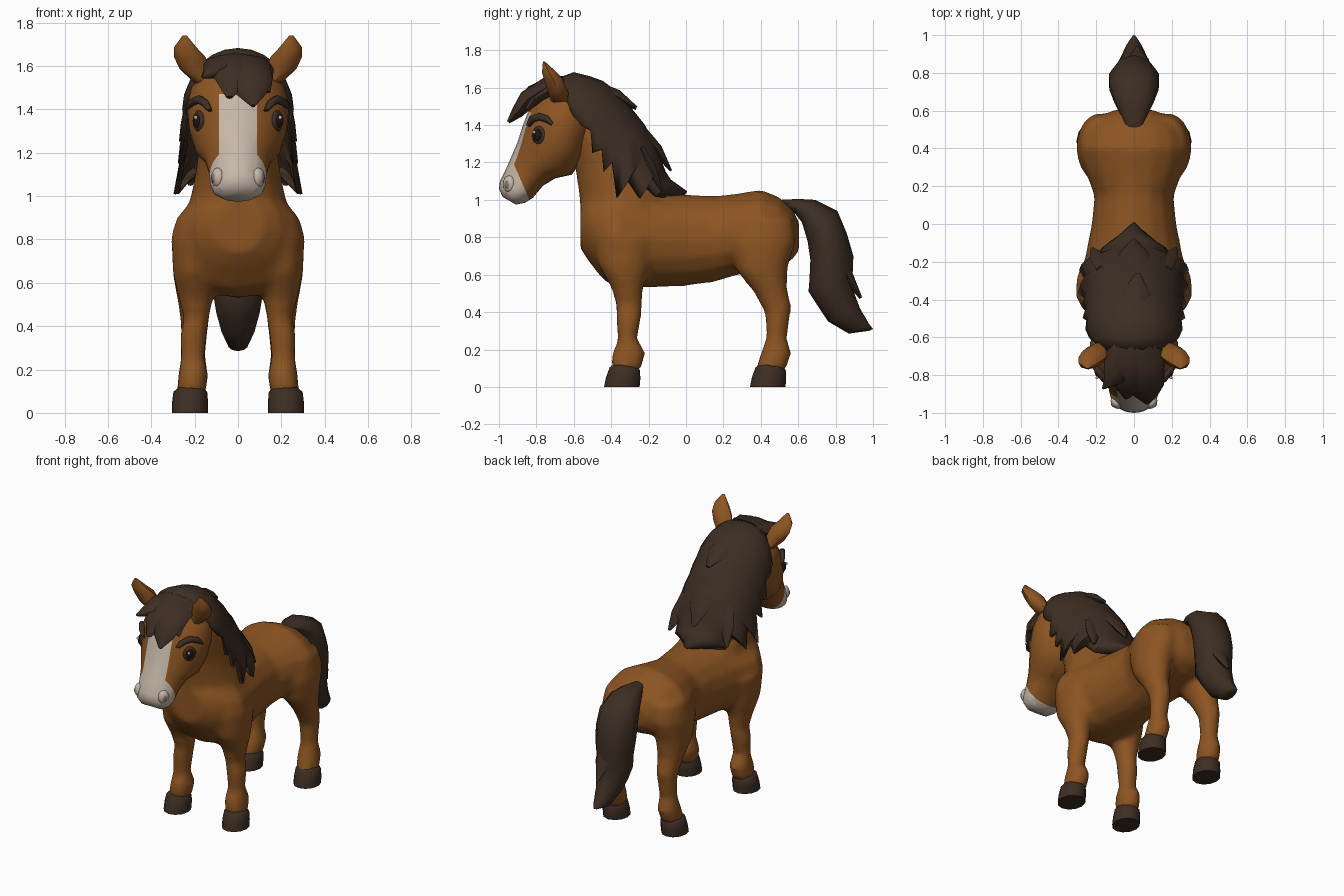
import bpy, bmesh, math
from mathutils import Matrix, Vector


def material(name, rgb):
    m = bpy.data.materials.new(name)
    m.diffuse_color = (*rgb, 1)
    return m


COAT = material("brown_coat", (0.265, 0.090, 0.016))
HAIR = material("dark_hair", (0.047, 0.027, 0.017))
WHITE = material("cream_white", (0.57, 0.48, 0.40))
BLACK = material("eye_black", (0.012, 0.008, 0.006))
NOSTRIL = material("nostril_grey", (0.24, 0.18, 0.15))


def finish(name, bm, mats, angle=50):
    bmesh.ops.recalc_face_normals(bm, faces=bm.faces)
    me = bpy.data.meshes.new(name)
    bm.to_mesh(me)
    bm.free()
    for m in mats:
        me.materials.append(m)
    me.polygons.foreach_set("use_smooth", [True] * len(me.polygons))
    me.set_sharp_from_angle(angle=math.radians(angle))
    ob = bpy.data.objects.new(name, me)
    bpy.context.collection.objects.link(ob)
    return ob


def loft(bm, rings, n=16, side=1, taper=0):
    """Each ring: centre x, front (y, z), back (y, z), half width."""
    loops = []
    for x, y1, z1, y2, z2, hw in rings:
        loop = []
        for i in range(n):
            t = 2 * math.pi * i / n
            c, s = math.cos(t) / 2, math.sin(t)
            loop.append(bm.verts.new((side * (x + hw * s * (1 - 2 * taper * c)),
                                      (y1 + y2) / 2 + (y1 - y2) * c,
                                      (z1 + z2) / 2 + (z1 - z2) * c)))
        loops.append(loop)
    for a, b in zip(loops, loops[1:]):
        for i in range(n):
            j = (i + 1) % n
            bm.faces.new((a[i], a[j], b[j], b[i]))
    bm.faces.new(loops[0])
    bm.faces.new(loops[-1])


def strand(bm, path, widths, thick, side=1, n=8):
    """Tapering lock along a path, wide in x and thin across."""
    rings = []
    for i, (x, y, z) in enumerate(path):
        p, q = path[max(i - 1, 0)], path[min(i + 1, len(path) - 1)]
        d = Vector((q[1] - p[1], q[2] - p[2])).normalized()
        k = thick * min(1, widths[i] / max(widths) + 0.1)
        rings.append((x, y - d.y * k, z + d.x * k, y + d.y * k, z - d.x * k, widths[i]))
    loft(bm, rings, n, side)


def ellipsoid(bm, centre, radii, yaw, side):
    mat = (Matrix.Diagonal((side, 1, 1, 1)) @ Matrix.Translation(centre)
           @ Matrix.Rotation(math.radians(yaw), 4, 'Z') @ Matrix.Diagonal((*radii, 1)))
    bmesh.ops.create_uvsphere(bm, u_segments=16, v_segments=10, radius=1, matrix=mat)


# Body: torso, neck and four legs fused into one skin
bm = bmesh.new()
torso = [(-.565, .74, .98, .12), (-.52, .67, 1.04, .20), (-.44, .57, 1.05, .28),
         (-.37, .53, 1.05, .315), (-.2, .53, 1.04, .265), (0, .54, 1.03, .225),
         (.15, .56, 1.02, .21), (.28, .60, 1.035, .26), (.4, .62, 1.055, .29),
         (.5, .64, 1.015, .26), (.57, .68, .95, .19), (.605, .73, .88, .1)]
loft(bm, [(0, y, hi, y, lo, w) for y, lo, hi, w in torso])
loft(bm, [(0, -.56, .80, -.10, .80, .24), (0, -.565, .95, -.10, 1.0, .225),
          (0, -.575, 1.05, -.15, 1.12, .20), (0, -.59, 1.15, -.22, 1.25, .185),
          (0, -.62, 1.30, -.32, 1.40, .18), (0, -.64, 1.45, -.42, 1.53, .15)])
front_leg = [(.19, -.50, .80, -.16, .80, .118), (.195, -.47, .65, -.20, .62, .105),
             (.195, -.40, .53, -.23, .52, .08), (.192, -.375, .44, -.235, .44, .06),
             (.205, -.375, .36, -.24, .36, .062), (.208, -.365, .25, -.26, .26, .056),
             (.207, -.40, .17, -.215, .18, .07), (.215, -.40, .09, -.245, .08, .068)]
hind_leg = [(.17, .25, .90, .57, .90, .11), (.185, .22, .76, .59, .78, .12),
            (.195, .27, .62, .545, .64, .105), (.2, .36, .51, .54, .53, .08),
            (.2, .42, .40, .565, .43, .065), (.205, .43, .27, .54, .26, .056),
            (.207, .395, .17, .565, .18, .07), (.215, .37, .09, .53, .08, .068)]
for side in (1, -1):
    loft(bm, front_leg, 16, side)
    loft(bm, hind_leg, 16, side)
body = finish("body", bm, [COAT])
fuse = body.modifiers.new("fuse", 'REMESH')
fuse.mode = 'VOXEL'
fuse.voxel_size = 0.02
fuse.use_smooth_shade = True
soften = body.modifiers.new("soften", 'SMOOTH')
soften.factor = 0.5
soften.iterations = 6

# Hooves with rounded crowns
for leg, y1, y2 in (("front", -.40, -.25), ("hind", .38, .53)):
    for side, label in ((1, "left"), (-1, "right")):
        bm = bmesh.new()
        loft(bm, [(.217, y1 + .015, .122, y2 - .01, .108, .06),
                  (.22, y1 - .008, .105, y2 + .004, .088, .078),
                  (.221, y1 - .028, .05, y2 + .006, .045, .083),
                  (.222, y1 - .038, 0, y2 + .002, 0, .083)], 12, side)
        finish(f"{leg}_hoof_{label}", bm, [HAIR])

# Head, cut along the blaze and muzzle borders
bm = bmesh.new()
loft(bm, [(0, -.98, 1.015, -.91, .975, .07), (0, -1.0, 1.06, -.86, .985, .113),
          (0, -.995, 1.10, -.82, 1.01, .127), (0, -.965, 1.16, -.765, 1.075, .135),
          (0, -.93, 1.24, -.70, 1.115, .155), (0, -.90, 1.31, -.61, 1.135, .195),
          (0, -.875, 1.39, -.545, 1.23, .225), (0, -.845, 1.47, -.50, 1.36, .235),
          (0, -.80, 1.55, -.48, 1.45, .215), (0, -.72, 1.62, -.50, 1.55, .14)], 24, taper=.1)
muzzle_pt, muzzle_no = Vector((0, -.85, 1.03)), Vector((0, -.16, -.07))
for pt, no in (((.088, 0, 0), (1, 0, 0)), ((-.088, 0, 0), (1, 0, 0)),
               ((0, 0, 1.47), (0, 0, 1)), (muzzle_pt, muzzle_no)):
    bmesh.ops.bisect_plane(bm, geom=bm.verts[:] + bm.edges[:] + bm.faces[:],
                           plane_co=pt, plane_no=no)
bmesh.ops.recalc_face_normals(bm, faces=bm.faces)
for f in bm.faces:
    c = f.calc_center_median()
    blaze = abs(c.x) < .088 and c.z < 1.47 and f.normal.y < -.3
    if blaze or (c - muzzle_pt).dot(muzzle_no) > 0:
        f.material_index = 1
finish("head", bm, [COAT, WHITE])

# Ears, eyes, brows and nostrils on both sides
for side, label in ((1, "left"), (-1, "right")):
    bm = bmesh.new()
    loft(bm, [(.16, -.72, 1.52, -.61, 1.53, .045), (.20, -.735, 1.57, -.64, 1.60, .068),
              (.222, -.755, 1.63, -.66, 1.65, .073), (.243, -.77, 1.68, -.70, 1.69, .052),
              (.246, -.765, 1.74, -.755, 1.74, .01)], 8, side)
    finish(f"ear_{label}", bm, [COAT])

    spots = [("eye", (.180, -.785, 1.345), (.020, .044, .05), HAIR),
             ("pupil", (.189, -.793, 1.347), (.016, .028, .033), BLACK),
             ("eye_glint", (.195, -.812, 1.362), (.009, .008, .010), WHITE),
             ("nostril_rim", (.094, -.945, 1.085), (.027, .036, .045), WHITE),
             ("nostril", (.106, -.953, 1.083), (.016, .018, .026), NOSTRIL)]
    for part, centre, radii, mat in spots:
        bm = bmesh.new()
        ellipsoid(bm, centre, radii, -32, side)
        finish(f"{part}_{label}", bm, [mat])

    bm = bmesh.new()
    strand(bm, [(.13, -.845, 1.395), (.155, -.825, 1.43), (.182, -.785, 1.445),
                (.212, -.745, 1.432), (.232, -.715, 1.405)],
           [.012, .022, .024, .02, .008], .02, side)
    finish(f"brow_{label}", bm, [HAIR])

# Mane: ridge (y, z) draped to a ragged edge (x, y, z)
mane = [(-.68, 1.64, .15, -.66, 1.56), (-.60, 1.67, .225, -.60, 1.45),
        (-.52, 1.65, .245, -.56, 1.40), (-.45, 1.625, .24, -.51, 1.37),
        (-.39, 1.58, .26, -.50, 1.25), (-.34, 1.53, .245, -.45, 1.27),
        (-.295, 1.475, .265, -.44, 1.15), (-.235, 1.40, .25, -.395, 1.20),
        (-.19, 1.325, .285, -.37, 1.01), (-.165, 1.27, .25, -.32, 1.12),
        (-.14, 1.20, .28, -.25, 1.01), (-.12, 1.145, .20, -.24, 1.09),
        (-.09, 1.10, .18, -.17, 1.02), (0, 1.035, .02, -.08, 1.02)]
bm = bmesh.new()
grid = []
for ry, rz, ex, ey, ez in mane:
    row = []
    for i in range(-6, 7):
        a = i / 6 * math.pi / 2
        k = math.cos(a)
        row.append(bm.verts.new((ex * math.sin(a), ey + (ry - ey) * k, ez + (rz - ez) * k)))
    grid.append(row)
for a, b in zip(grid, grid[1:]):
    for i in range(12):
        bm.faces.new((a[i], a[i + 1], b[i + 1], b[i]))
ob = finish("mane", bm, [HAIR])
shell = ob.modifiers.new("thickness", 'SOLIDIFY')
shell.thickness = 0.025
shell.offset = 0

# Loose locks on the mane
bm = bmesh.new()
strand(bm, [(0, -.48, 1.60), (.01, -.37, 1.555), (.02, -.265, 1.49)], [.07, .08, .015], .035)
strand(bm, [(0, -.24, 1.37), (0, -.155, 1.27), (0, -.08, 1.155)], [.09, .08, .01], .03)
for side in (1, -1):
    strand(bm, [(.14, -.24, 1.28), (.18, -.18, 1.16), (.22, -.13, 1.05)],
           [.06, .055, .01], .025, side)
finish("mane_locks", bm, [HAIR])

# Forelock
bm = bmesh.new()
strand(bm, [(0, -.56, 1.62), (.03, -.74, 1.605), (.05, -.85, 1.535), (.06, -.90, 1.47),
            (.07, -.95, 1.415)], [.10, .12, .11, .07, .01], .05)
strand(bm, [(0, -.56, 1.62), (-.02, -.74, 1.61), (-.02, -.85, 1.545), (-.04, -.92, 1.455)],
       [.10, .12, .09, .015], .05)
strand(bm, [(-.03, -.58, 1.615), (-.07, -.74, 1.605), (-.10, -.83, 1.575), (-.16, -.87, 1.55)],
       [.09, .09, .06, .01], .045)
strand(bm, [(.04, -.58, 1.615), (.08, -.72, 1.59), (.105, -.81, 1.54), (.14, -.85, 1.48)],
       [.08, .085, .055, .01], .045)
finish("forelock", bm, [HAIR])

# Tail
bm = bmesh.new()
loft(bm, [(0, .50, 1.0, .54, .95, .04), (0, .60, 1.005, .58, .93, .08),
          (0, .69, 1.0, .62, .88, .11), (0, .81, .94, .65, .78, .135),
          (0, .86, .82, .665, .68, .14), (0, .895, .70, .66, .57, .125),
          (0, .89, .58, .655, .51, .118), (0, .90, .50, .70, .44, .105),
          (0, .93, .42, .76, .35, .08), (0, .98, .335, .87, .285, .045),
          (0, 1.0, .31, .98, .30, .01)], 10)
strand(bm, [(.02, .82, .70), (.02, .87, .58), (.02, .935, .475)], [.06, .06, .01], .03)
finish("tail", bm, [HAIR])
